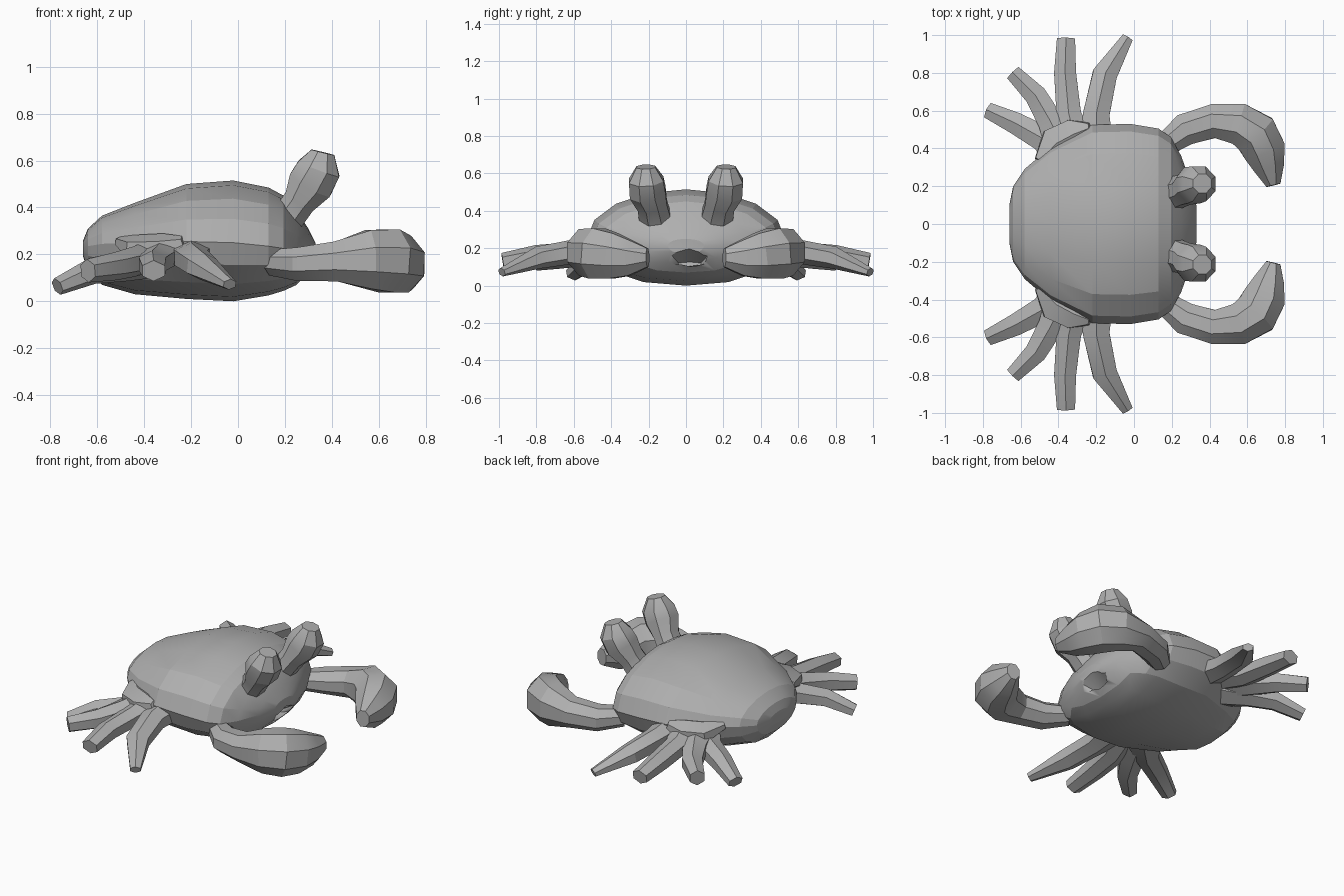
import bpy, bmesh, math
from mathutils import Vector

grey = bpy.data.materials.new("shell_grey")
grey.diffuse_color = (0.43, 0.43, 0.43, 1)


def loft(name, rings, angle):
    """Skin a list of equal-length point rings and cap both ends."""
    bm = bmesh.new()
    loops = [[bm.verts.new(p) for p in ring] for ring in rings]
    n = len(loops[0])
    for a, b in zip(loops, loops[1:]):
        for i in range(n):
            j = (i + 1) % n
            bm.faces.new((a[i], a[j], b[j], b[i]))
    bm.faces.new(loops[0])
    bm.faces.new(loops[-1])
    bmesh.ops.recalc_face_normals(bm, faces=bm.faces)
    mesh = bpy.data.meshes.new(name)
    bm.to_mesh(mesh)
    bm.free()
    mesh.materials.append(grey)
    ob = bpy.data.objects.new(name, mesh)
    bpy.context.collection.objects.link(ob)
    bpy.ops.object.select_all(action='DESELECT')
    ob.select_set(True)
    bpy.context.view_layer.objects.active = ob
    bpy.ops.object.shade_smooth_by_angle(angle=math.radians(angle))
    return ob


def limb(name, path, side=1, sides=6, ref=(0, 0, 1)):
    """Tapered tube; path holds x, y, z, half width, half height."""
    pts = [Vector(p[:3]) for p in path]
    wide = 1 / math.cos(math.pi / sides)
    tall = wide if sides % 4 == 0 else 1
    rings = []
    for k, (c, p) in enumerate(zip(pts, path)):
        t = (pts[min(k + 1, len(pts) - 1)] - pts[max(k - 1, 0)]).normalized()
        across = t.cross(Vector(ref)).normalized()
        up = across.cross(t)
        ring = []
        for i in range(sides):
            a = math.tau * (i + 0.5) / sides
            v = c + across * math.cos(a) * p[3] * wide + up * math.sin(a) * p[4] * tall
            ring.append((v.x, v.y * side, v.z))
        rings.append(ring)
    return loft(name, rings, 25)


# Shell: x, half width, top z, rim z, bottom z
stations = [
    (-0.66, 0.10, 0.26, 0.23, 0.19), (-0.64, 0.20, 0.31, 0.235, 0.13),
    (-0.58, 0.29, 0.365, 0.245, 0.07), (-0.44, 0.41, 0.42, 0.25, 0.03),
    (-0.22, 0.525, 0.50, 0.255, 0.01), (-0.02, 0.53, 0.515, 0.25, 0.0),
    (0.13, 0.505, 0.485, 0.235, 0.025), (0.195, 0.46, 0.45, 0.225, 0.045),
    (0.25, 0.36, 0.385, 0.22, 0.07), (0.30, 0.22, 0.31, 0.22, 0.12),
    (0.33, 0.10, 0.25, 0.215, 0.17)]
rings = []
for x, w, top, rim, bottom in stations:
    ring = []
    for i in range(16):
        a = math.tau * i / 16
        s, c = math.sin(a), math.cos(a)
        if s < 0:  # fuller underside
            c = math.copysign(abs(c) ** 0.88, c)
        ring.append((x, w * c, rim + s * ((top - rim) if s > 0 else (rim - bottom))))
    rings.append(ring)
shell = loft("shell", rings, 16)

# Mouth hollow, sloping down inward
cutter = limb("mouth_cutter", [(0.24, 0.02, 0.115, 0.06, 0.012),
                               (0.40, 0.02, 0.165, 0.13, 0.07)])
cutter.hide_render = True
cutter.hide_viewport = True
cut = shell.modifiers.new("mouth", 'BOOLEAN')
cut.operation = 'DIFFERENCE'
cut.object = cutter
cut.solver = 'EXACT'

claw = [(0.15, 0.41, 0.165, 0.06, 0.055), (0.27, 0.50, 0.158, 0.085, 0.072),
        (0.42, 0.545, 0.17, 0.09, 0.085), (0.555, 0.53, 0.178, 0.11, 0.125),
        (0.645, 0.475, 0.172, 0.12, 0.135), (0.69, 0.39, 0.158, 0.112, 0.122),
        (0.715, 0.30, 0.148, 0.082, 0.095), (0.738, 0.205, 0.15, 0.038, 0.05)]
eye = [(0.215, 0.165, 0.36, 0.07, 0.085), (0.265, 0.18, 0.43, 0.07, 0.08),
       (0.31, 0.205, 0.50, 0.097, 0.097), (0.345, 0.213, 0.565, 0.093, 0.092),
       (0.362, 0.215, 0.635, 0.05, 0.05)]
legs = {
    "front_leg": [(-0.20, 0.42, 0.20, 0.09, 0.07), (-0.20, 0.58, 0.185, 0.07, 0.065),
                  (-0.155, 0.79, 0.15, 0.065, 0.06), (-0.035, 0.985, 0.072, 0.03, 0.024)],
    "second_leg": [(-0.30, 0.40, 0.22, 0.10, 0.07), (-0.345, 0.58, 0.175, 0.065, 0.06),
                   (-0.365, 0.80, 0.16, 0.058, 0.057), (-0.36, 0.98, 0.13, 0.048, 0.045)],
    "third_leg": [(-0.36, 0.38, 0.20, 0.10, 0.07), (-0.44, 0.54, 0.17, 0.068, 0.065),
                  (-0.52, 0.68, 0.15, 0.058, 0.06), (-0.64, 0.80, 0.13, 0.042, 0.05)],
    "rear_leg": [(-0.36, 0.34, 0.18, 0.10, 0.08), (-0.48, 0.45, 0.15, 0.068, 0.065),
                 (-0.62, 0.53, 0.13, 0.058, 0.057), (-0.77, 0.60, 0.063, 0.042, 0.038)]}

for label, s in (("left", 1), ("right", -1)):
    limb(label + "_claw", claw, s, 8)
    limb(label + "_eye_stalk", eye, s, 8, (0, 1, 0))
    for name, path in legs.items():
        limb(label + "_" + name, path, s)
    # Raised web joining the leg roots to the shell
    limb(label + "_leg_web", [(-0.50, 0.33, 0.255, 0.03, 0.025), (-0.42, 0.42, 0.22, 0.09, 0.065),
                              (-0.31, 0.48, 0.22, 0.08, 0.07), (-0.23, 0.51, 0.25, 0.025, 0.03)], s)
